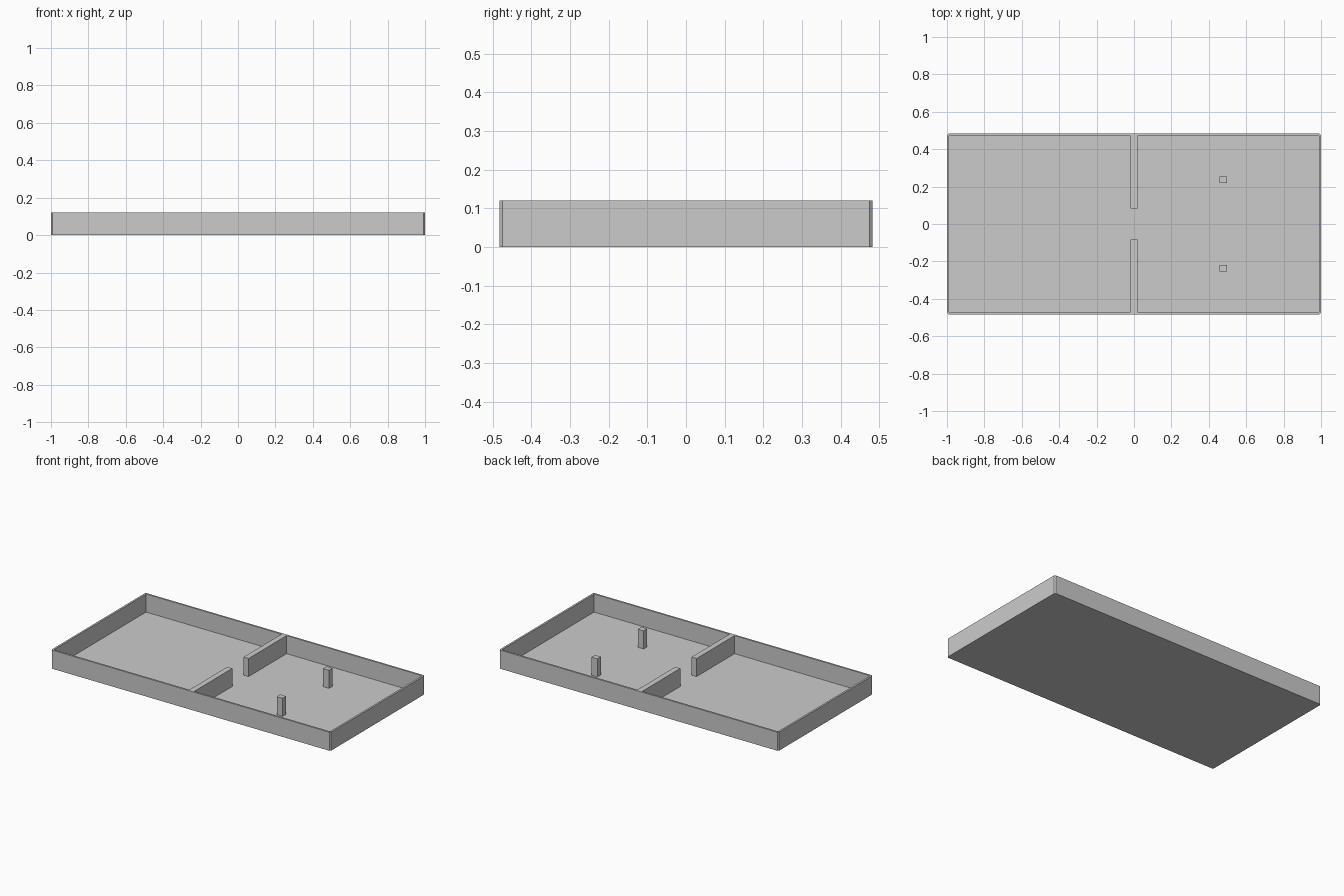
import bpy, bmesh

if "Cube" in bpy.data.objects:
    bpy.data.objects.remove(bpy.data.objects["Cube"])

HX, HY, H = 1.0, 0.483, 0.12      # outer half sizes and height
WALL, FLOOR, CHAMFER = 0.012, 0.003, 0.008
DIV, GAP = 0.018, 0.083           # divider half thickness, half opening


def prism(name, outline, z0, z1):
    """Extrude a counter-clockwise outline from z0 to z1."""
    bm = bmesh.new()
    face = bm.faces.new([bm.verts.new((x, y, z0)) for x, y in outline])
    new = bmesh.ops.extrude_face_region(bm, geom=[face], use_keep_orig=True)
    for v in new["geom"]:
        if isinstance(v, bmesh.types.BMVert):
            v.co.z = z1
    bmesh.ops.recalc_face_normals(bm, faces=bm.faces)
    mesh = bpy.data.meshes.new(name)
    bm.to_mesh(mesh)
    bm.free()
    obj = bpy.data.objects.new(name, mesh)
    bpy.context.collection.objects.link(obj)
    return obj


def four_way(quarter):
    """Mirror a first-quadrant corner path around all four quadrants."""
    q = list(quarter)
    top = q + [(-x, y) for x, y in reversed(q)]
    return top + [(-x, -y) for x, y in top]


# Tray body with small chamfered corners
tray = prism("tray", four_way([(HX, HY - CHAMFER), (HX - CHAMFER, HY)]), 0, H)

# Cavity: two compartments joined through the gap, leaving the dividers
ix, iy = HX - WALL, HY - WALL
cavity = prism("cavity_cutter",
               four_way([(ix, iy), (DIV, iy), (DIV, GAP)]), FLOOR, H + 0.1)
cavity.hide_render = True
cut = tray.modifiers.new("hollow", 'BOOLEAN')
cut.operation = 'DIFFERENCE'
cut.solver = 'EXACT'
cut.object = cavity
bpy.context.view_layer.objects.active = tray
tray.select_set(True)
bpy.ops.object.modifier_apply(modifier=cut.name)
bpy.data.objects.remove(cavity)

# Two square posts in the right compartment
for side, label in ((1, "back"), (-1, "front")):
    cx, cy, rx, ry = 0.477, side * 0.237, 0.021, 0.018
    prism(label + "_post", [(cx - rx, cy - ry), (cx + rx, cy - ry),
                            (cx + rx, cy + ry), (cx - rx, cy + ry)], FLOOR, H)
